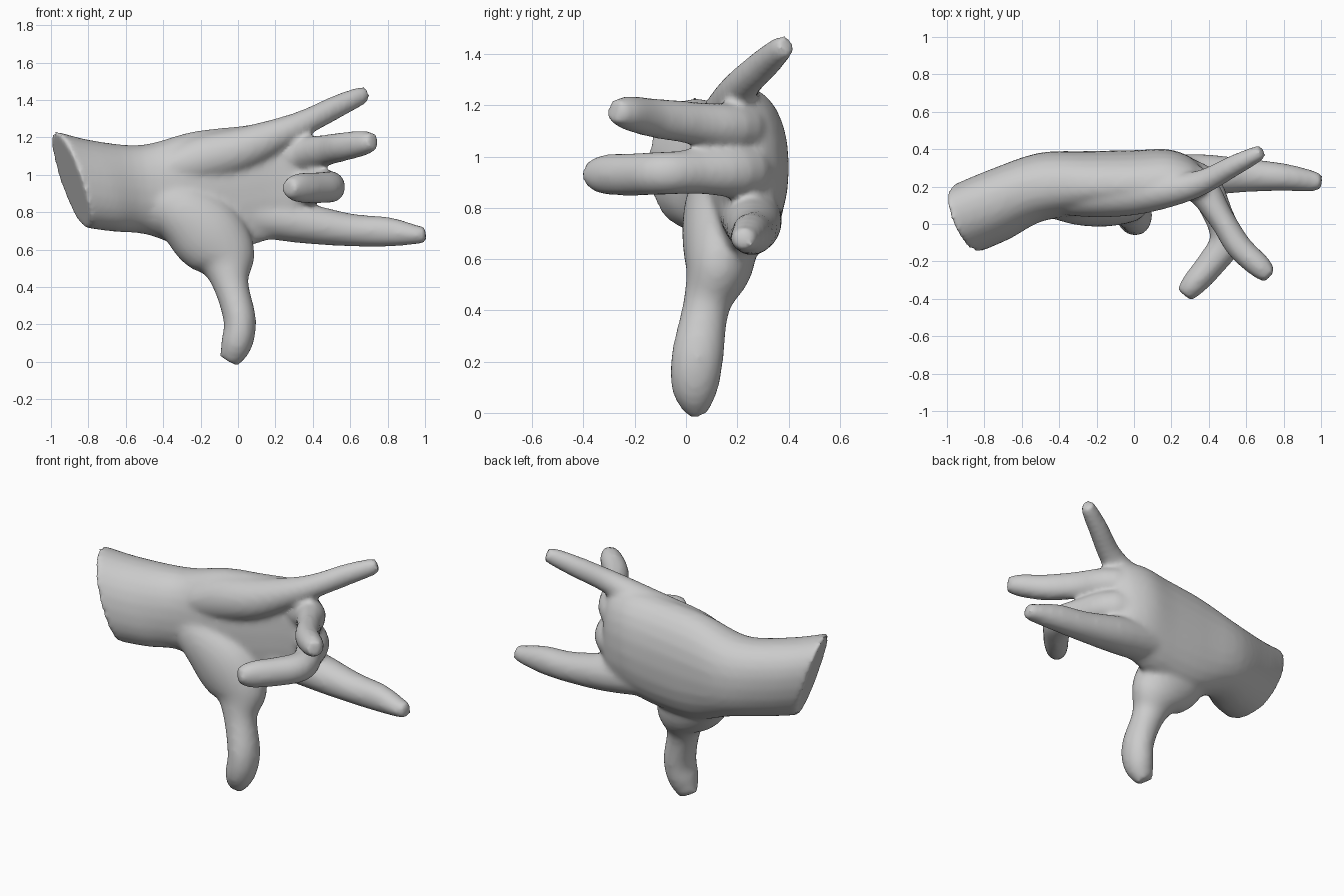
import bpy, bmesh, math
from mathutils import Vector

N = 24
bm = bmesh.new()


def loft(rings):
    """Closed skin through a list of point rings."""
    vs = [[bm.verts.new(p) for p in r] for r in rings]
    faces = [bm.faces.new(vs[0][::-1]), bm.faces.new(vs[-1])]
    for a, b in zip(vs, vs[1:]):
        for i in range(N):
            j = (i + 1) % N
            faces.append(bm.faces.new((a[i], a[j], b[j], b[i])))
    bmesh.ops.recalc_face_normals(bm, faces=faces)


def spline(rows, steps=4):
    """Catmull-Rom resampling of rows of numbers."""
    out = []
    for i in range(len(rows) - 1):
        q = [rows[max(0, min(len(rows) - 1, i + d))] for d in (-1, 0, 1, 2)]
        for s in range(steps):
            t = s / steps
            out.append([b + 0.5 * t * (c - a + t * (2 * a - 5 * b + 4 * c - d
                        + t * (3 * (b - c) + d - a))) for a, b, c, d in zip(*q)])
    return out + [list(rows[-1])]


def tube(path, ref):
    """Elliptical tube: path of (x, y, z, side radius, radius along ref)."""
    path = spline(path)
    pts = [Vector(p[:3]) for p in path]
    rings = []
    for i, p in enumerate(path):
        t = (pts[min(i + 1, len(pts) - 1)] - pts[max(i - 1, 0)]).normalized()
        u = Vector(ref).cross(t).normalized()
        v = t.cross(u)
        rings.append([pts[i] + u * p[3] * math.cos(2 * math.pi * k / N)
                      + v * p[4] * math.sin(2 * math.pi * k / N) for k in range(N)])
    loft(rings)


# forearm and palm: x, y, z, back depth, palm depth, half height, slant of section
body = [(-0.895, 0.03, 0.975, 0.18, 0.18, 0.26, 1.0),
        (-0.72, 0.105, 0.94, 0.185, 0.185, 0.245, 0.8),
        (-0.50, 0.195, 0.92, 0.185, 0.18, 0.24, 0.2),
        (-0.25, 0.20, 0.915, 0.19, 0.15, 0.315, 0.0),
        (0.00, 0.20, 0.935, 0.195, 0.10, 0.325, 0.0),
        (0.18, 0.215, 0.965, 0.185, 0.08, 0.31, 0.0),
        (0.30, 0.23, 0.965, 0.13, 0.08, 0.285, 0.0),
        (0.36, 0.235, 0.965, 0.07, 0.06, 0.24, 0.0)]
rings = []
for x, y, z, hb, hf, hz, s in spline(body):
    ring = []
    for k in range(N):
        a = 2 * math.pi * k / N
        c, d = math.cos(a), math.sin(a)
        dy = (hb if d > 0 else hf) * math.copysign(abs(d) ** 0.92, d)
        dz = hz * math.copysign(abs(c) ** 0.9, c)
        ring.append((x - s * (0.33 * dz + 0.33 * dy), y + dy, z + dz))
    rings.append(ring)
loft(rings)

# thumb with its fleshy base
tube([(-0.46, 0.16, 0.88, 0.13, 0.12), (-0.30, 0.14, 0.80, 0.17, 0.145),
      (-0.17, 0.135, 0.69, 0.20, 0.15), (-0.07, 0.125, 0.56, 0.17, 0.13),
      (-0.04, 0.08, 0.42, 0.097, 0.092),
      (0.01, 0.045, 0.22, 0.087, 0.102), (-0.01, 0.035, 0.09, 0.083, 0.09),
      (-0.05, 0.045, 0.005, 0.055, 0.045)], (0, 1, 0))
# index finger
tube([(0.0, 0.24, 0.80, 0.12, 0.12), (0.33, 0.26, 0.745, 0.115, 0.11),
      (0.60, 0.26, 0.705, 0.09, 0.088), (0.80, 0.25, 0.695, 0.074, 0.08),
      (0.95, 0.23, 0.68, 0.057, 0.053), (1.005, 0.225, 0.68, 0.04, 0.042)], (0, 0, 1))
# middle finger, folded back towards the palm
tube([(0.10, 0.28, 0.94, 0.10, 0.11), (0.34, 0.23, 0.94, 0.10, 0.105),
      (0.45, 0.05, 0.94, 0.08, 0.087), (0.49, -0.09, 0.935, 0.085, 0.085),
      (0.41, -0.215, 0.93, 0.077, 0.083), (0.32, -0.32, 0.93, 0.067, 0.078),
      (0.268, -0.38, 0.93, 0.048, 0.048)], (0, 0, 1))
# ring finger
tube([(0.10, 0.26, 1.09, 0.10, 0.10), (0.33, 0.215, 1.11, 0.095, 0.095),
      (0.46, 0.04, 1.13, 0.07, 0.084), (0.56, -0.12, 1.15, 0.07, 0.078),
      (0.675, -0.23, 1.17, 0.064, 0.066), (0.725, -0.28, 1.18, 0.042, 0.045)], (0, 0, 1))
# little finger with the ridge along the palm edge
tube([(-0.40, 0.16, 1.02, 0.11, 0.10), (-0.20, 0.155, 1.08, 0.12, 0.13),
      (0.02, 0.165, 1.135, 0.115, 0.12),
      (0.24, 0.19, 1.225, 0.085, 0.085), (0.38, 0.23, 1.29, 0.066, 0.068),
      (0.53, 0.31, 1.365, 0.057, 0.062), (0.64, 0.365, 1.415, 0.047, 0.052),
      (0.685, 0.392, 1.435, 0.035, 0.042)], (0, 0, 1))

# fuse everything into one smooth skin
mesh = bpy.data.meshes.new("hand")
bm.to_mesh(mesh)
bm.free()
hand = bpy.data.objects.new("hand", mesh)
bpy.context.collection.objects.link(hand)
remesh = hand.modifiers.new("fuse", 'REMESH')
remesh.mode = 'VOXEL'
remesh.voxel_size = 0.016
remesh.use_smooth_shade = True
soften = hand.modifiers.new("soften", 'SMOOTH')
soften.factor = 0.5
soften.iterations = 9
